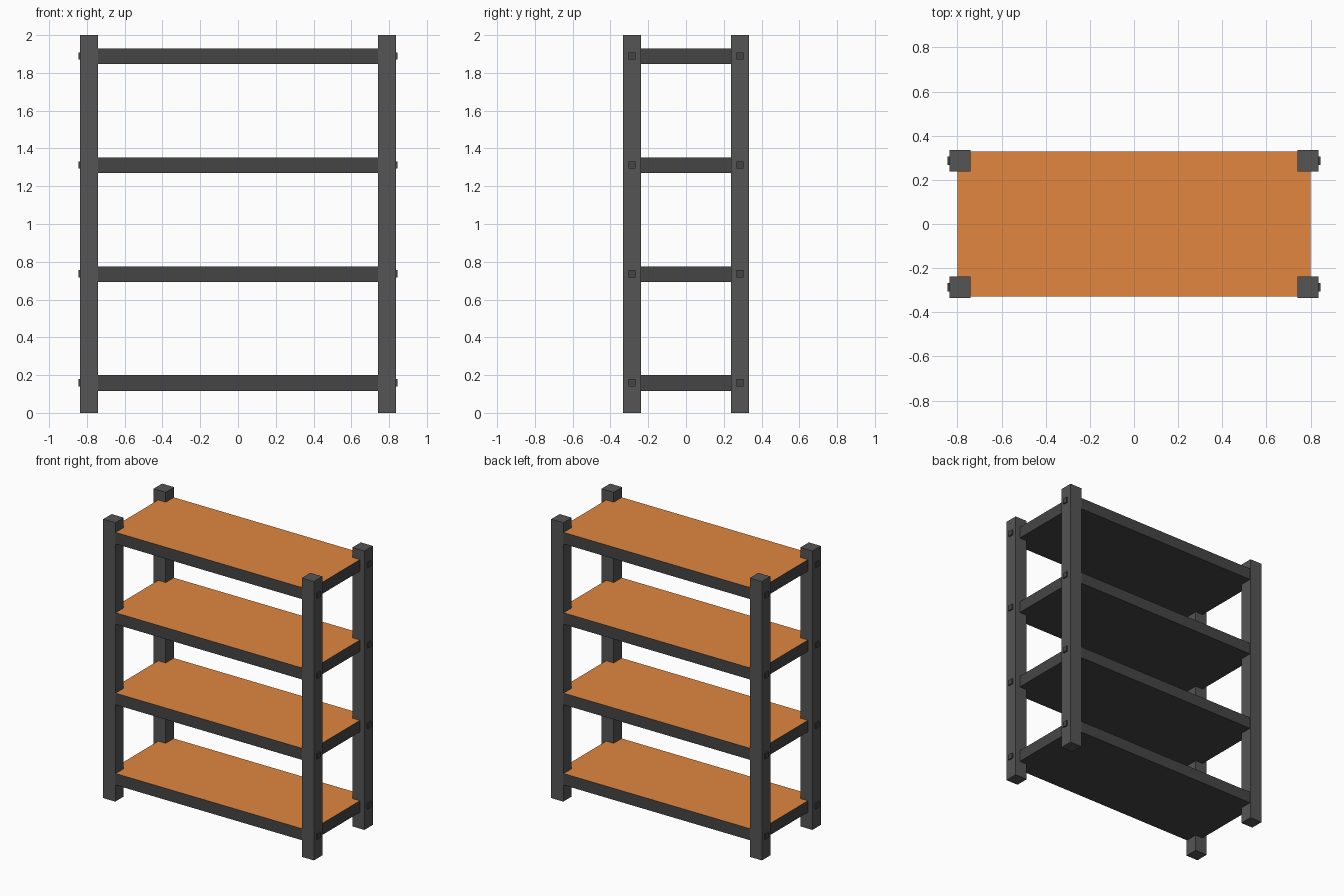
import bpy

if "Cube" in bpy.data.objects:
    bpy.data.objects.remove(bpy.data.objects["Cube"])


def material(name, color):
    m = bpy.data.materials.new(name)
    m.diffuse_color = (*color, 1)
    m.use_nodes = True
    m.node_tree.nodes["Principled BSDF"].inputs["Base Color"].default_value = m.diffuse_color
    return m


post_mat = material("post_grey", (0.09, 0.09, 0.09))
frame_mat = material("frame_dark_grey", (0.06, 0.06, 0.06))
board_mat = material("board_orange", (0.75, 0.24, 0.05))


def box(name, center, size, mat):
    bpy.ops.mesh.primitive_cube_add(size=1, location=center)
    o = bpy.context.object
    o.name = name
    o.scale = size
    bpy.ops.object.transform_apply(location=False, rotation=False, scale=True)
    o.data.materials.append(mat)
    return o


POST_X, POST_Y, POST_W = 0.788, 0.286, 0.096
LEVELS = [0.158 + 0.5765 * i for i in range(4)]
CORNERS = [(sx, sy) for sx in (-1, 1) for sy in (-1, 1)]

# Shelves: dark solid slabs with an orange upper face
for i, z in enumerate(LEVELS):
    shelf = box(f"shelf_{i + 1}", (0, 0, z), (1.6, 0.658, 0.083), frame_mat)
    shelf.data.materials.append(board_mat)
    for face in shelf.data.polygons:
        if face.normal.z > 0.5:
            face.material_index = 1

for sx, sy in CORNERS:
    side = ("left" if sx < 0 else "right") + ("_front" if sy < 0 else "_back")
    # Corner posts
    box(f"post_{side}", (sx * POST_X, sy * POST_Y, 1), (POST_W, POST_W, 2), post_mat)
    # Square bolt heads on the outer post faces
    for i, z in enumerate(LEVELS):
        box(f"bolt_{side}_{i + 1}", (sx * 0.835, sy * POST_Y, z + 0.002),
            (0.02, 0.038, 0.038), frame_mat)
